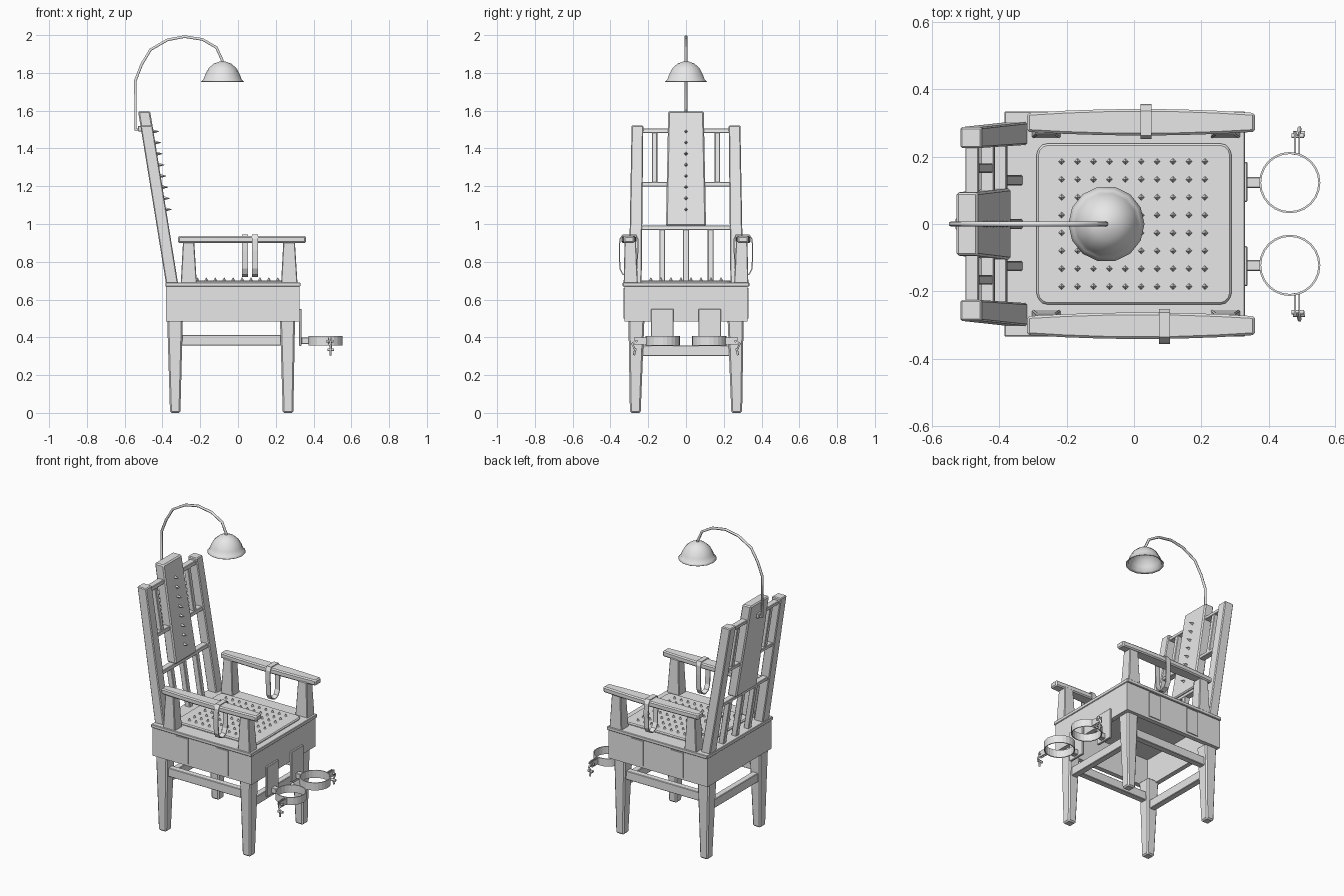
import bpy, bmesh, math
from mathutils import Matrix, Vector

cube = bpy.data.objects.get("Cube")
if cube:
    bpy.data.objects.remove(cube)

grey = bpy.data.materials.new("plain_grey")
grey.use_nodes = True
grey.diffuse_color = (0.8, 0.8, 0.8, 1)
grey.node_tree.nodes["Principled BSDF"].inputs["Base Color"].default_value = grey.diffuse_color


def finish(name, bm, bevel=0, solid=0, smooth=False):
    bmesh.ops.recalc_face_normals(bm, faces=bm.faces)
    mesh = bpy.data.meshes.new(name)
    bm.to_mesh(mesh)
    bm.free()
    mesh.materials.append(grey)
    ob = bpy.data.objects.new(name, mesh)
    bpy.context.collection.objects.link(ob)
    if solid:
        m = ob.modifiers.new("thickness", 'SOLIDIFY')
        m.thickness, m.offset = solid, 0
    if bevel:
        m = ob.modifiers.new("soft_edges", 'BEVEL')
        m.width, m.segments, m.limit_method = bevel, 1, 'ANGLE'
    if smooth:
        for p in mesh.polygons:
            p.use_smooth = True
    return ob


def loft(name, low, high, z0, z1, bevel=0.004):
    """Block between two rectangles given as (x0, x1, y0, y1)."""
    bm = bmesh.new()
    rings = []
    for (x0, x1, y0, y1), z in ((low, z0), (high, z1)):
        rings.append([bm.verts.new((x, y, z)) for x, y in ((x0, y0), (x1, y0), (x1, y1), (x0, y1))])
    a, b = rings
    bm.faces.new(a)
    bm.faces.new(b)
    for i in range(4):
        j = (i + 1) % 4
        bm.faces.new((a[i], a[j], b[j], b[i]))
    return finish(name, bm, bevel)


def box(name, x0, x1, y0, y1, z0, z1, bevel=0.003):
    return loft(name, (x0, x1, y0, y1), (x0, x1, y0, y1), z0, z1, bevel)


def span(s, a, b):
    return tuple(sorted((s * a, s * b)))


def ribbon(name, points, width, thick):
    """Closed band: points swept along a width vector."""
    bm = bmesh.new()
    w = Vector(width)
    a = [bm.verts.new(p) for p in points]
    b = [bm.verts.new(Vector(p) + w) for p in points]
    for i in range(len(a)):
        j = (i + 1) % len(a)
        bm.faces.new((a[i], a[j], b[j], b[i]))
    return finish(name, bm, solid=thick)


def slab(name, outline, z0, z1, bevel):
    bm = bmesh.new()
    face = bm.faces.new([bm.verts.new((x, y, z0)) for x, y in outline])
    top = bmesh.ops.extrude_face_region(bm, geom=[face])["geom"]
    bmesh.ops.translate(bm, vec=(0, 0, z1 - z0), verts=[v for v in top if isinstance(v, bmesh.types.BMVert)])
    return finish(name, bm, bevel)


def tube(name, points, radius):
    cu = bpy.data.curves.new(name, 'CURVE')
    cu.dimensions, cu.bevel_depth, cu.bevel_resolution, cu.use_fill_caps = '3D', radius, 1, True
    sp = cu.splines.new('POLY')
    sp.points.add(len(points) - 1)
    for p, co in zip(sp.points, points):
        p.co = (*co, 1)
    cu.materials.append(grey)
    ob = bpy.data.objects.new(name, cu)
    bpy.context.collection.objects.link(ob)


def spikes(name, places, turn, radius, length):
    bm = bmesh.new()
    for p in places:
        bmesh.ops.create_cone(bm, cap_ends=True, segments=4, radius1=radius, radius2=0.001,
                              depth=length, matrix=Matrix.Translation(p) @ turn)
    finish(name, bm)


def lean(z):
    return -0.35 - 0.162 * (z - 0.69)


def back_part(name, y_low, y_high, z0, z1, half, bevel=0.003):
    a, b = lean(z0), lean(z1)
    loft(name, (a - half, a + half, *y_low), (b - half, b + half, *y_high), z0, z1, bevel)


# Seat frame, lip and cushion board
box("apron_front", 0.295, 0.325, -0.325, 0.325, 0.485, 0.67, 0)
box("apron_back", -0.38, -0.35, -0.325, 0.325, 0.485, 0.67, 0)
box("seat_lip", -0.385, 0.33, -0.335, 0.335, 0.668, 0.69)
r, corners = 0.035, []
for sx, sy, start in ((1, 1, 0), (-1, 1, 90), (-1, -1, 180), (1, -1, 270)):
    for k in range(4):
        t = math.radians(start + 30 * k)
        corners.append((sx * (0.29 - r) + r * math.cos(t), sy * (0.24 - r) + r * math.sin(t)))
slab("seat_pad", corners, 0.685, 0.702, 0.006)
spikes("seat_spikes", [(-0.215 + 0.0473 * i, -0.186 + 0.0531 * j, 0.709)
                       for i in range(10) for j in range(8)], Matrix(), 0.01, 0.016)

for s, side in ((1, "left"), (-1, "right")):
    # Side apron, raised panels and side stretcher
    box(side + "_apron", -0.35, 0.295, *span(s, 0.295, 0.325), 0.485, 0.67, 0)
    for x0, x1 in ((-0.21, -0.125), (0.075, 0.16)):
        box(side + "_apron_panel", x0, x1, *span(s, 0.324, 0.331), 0.5, 0.66, 0)
    box(side + "_stretcher", -0.31, 0.24, *span(s, 0.245, 0.285), 0.357, 0.413)

    # Tapered legs
    loft(side + "_back_leg", (-0.36, -0.305, *span(s, 0.24, 0.297)),
         (-0.375, -0.292, *span(s, 0.22, 0.305)), 0, 0.5, 0.008)
    loft(side + "_front_leg", (0.237, 0.293, *span(s, 0.24, 0.297)),
         (0.222, 0.302, *span(s, 0.22, 0.305)), 0, 0.5, 0.008)

    # Arm posts and bowed armrest
    for x0, x1 in ((-0.303, -0.218), (0.228, 0.315)):
        loft(side + "_arm_post", (x0, x1, *span(s, 0.255, 0.33)),
             (x0 + 0.012, x1 - 0.014, *span(s, 0.265, 0.325)), 0.685, 0.91)
    bow = [(-0.318 + 0.113 * i, 1 - ((i - 3) / 3) ** 2) for i in range(7)]
    outline = [(x, s * (0.33 + 0.012 * b)) for x, b in bow]
    outline += [(x, s * (0.274 - 0.011 * b)) for x, b in reversed(bow)]
    slab(side + "_armrest", outline, 0.9, 0.936, 0.007)

    # Hanging wrist strap
    x = 0.02 if s > 0 else 0.075
    loop = [(0.265, 0.942), (0.335, 0.942), (0.35, 0.92), (0.353, 0.86), (0.35, 0.765), (0.335, 0.735),
            (0.305, 0.722), (0.275, 0.735), (0.26, 0.765), (0.255, 0.86), (0.255, 0.92)]
    ribbon(side + "_wrist_strap", [(x, s * y, z) for y, z in loop], (0.032, 0, 0), 0.006)

    # Ankle cuff with mounting plate, stub, clasp and screw
    box(side + "_cuff_plate", 0.322, 0.337, *span(s, 0.065, 0.185), 0.355, 0.55)
    box(side + "_cuff_stub", 0.335, 0.378, *span(s, 0.107, 0.14), 0.365, 0.4)
    ring = [(0.463 + 0.088 * math.cos(math.tau * k / 24), s * 0.123 + 0.088 * math.sin(math.tau * k / 24), 0.357)
            for k in range(24)]
    ribbon(side + "_ankle_cuff", ring, (0, 0, 0.049), 0.006)
    for dx in (0, 0.013):
        loft(side + "_clasp_plate", (0.476 + dx, 0.481 + dx, *span(s, 0.205, 0.275)),
             (0.476 + dx, 0.481 + dx, *span(s, 0.205, 0.275)), 0.362, 0.4, 0)
    tube(side + "_clasp_pin", [(0.468, s * 0.262, 0.38), (0.505, s * 0.262, 0.38)], 0.007)
    tube(side + "_clasp_hook", [(0.488, s * 0.262, 0.385), (0.492, s * 0.285, 0.365),
                                (0.49, s * 0.27, 0.335), (0.49, s * 0.275, 0.305)], 0.006)
    tube(side + "_clasp_handle", [(0.473, s * 0.268, 0.335), (0.508, s * 0.268, 0.335)], 0.008)

    # Leaning back post and upper slat
    back_part(side + "_back_post", span(s, 0.235, 0.303), span(s, 0.226, 0.288), 0.685, 1.522, 0.032, 0.005)
    back_part(side + "_upper_slat", span(s, 0.152, 0.18), span(s, 0.152, 0.18), 1.21, 1.49, 0.016)

# Front and back stretchers
for name, x in (("front_stretcher", 0.262), ("back_stretcher", -0.333)):
    box(name, x - 0.02, x + 0.02, -0.25, 0.25, 0.3, 0.357)

# Back rails, lower slats and headboard
for name, z in (("lower_rail", 0.98), ("middle_rail", 1.21), ("top_rail", 1.493)):
    back_part(name, (-0.245, 0.245), (-0.245, 0.245), z - 0.012, z + 0.012, 0.02)
for y in (-0.125, 0, 0.13):
    back_part("lower_slat", (y - 0.015, y + 0.015), (y - 0.015, y + 0.015), 0.685, 0.975, 0.018)
back_part("headboard", (-0.106, 0.106), (-0.094, 0.094), 0.99, 1.596, 0.032, 0.007)
zs = [1.077 + 0.059 * i for i in range(8)]
spikes("back_spikes", [(lean(z) + 0.045, 0, z) for z in zs], Matrix.Rotation(math.pi / 2, 4, 'Y'), 0.011, 0.034)

# Curved lamp arm and its bracket
tube("lamp_arm", [(-0.51, 0, 1.5), (-0.543, 0, 1.5), (-0.543, 0, 1.76), (-0.51, 0, 1.845), (-0.463, 0, 1.923),
                  (-0.373, 0, 1.975), (-0.283, 0, 1.992), (-0.188, 0, 1.977), (-0.114, 0, 1.934),
                  (-0.085, 0, 1.87), (-0.082, 0, 1.85)], 0.008)
box("lamp_bracket", -0.53, -0.5, -0.018, 0.018, 1.49, 1.52)

# Domed shade with a flared brim
profile = [(0.112, 1.754), (0.1, 1.763), (0.09, 1.79), (0.072, 1.824), (0.045, 1.847), (0.015, 1.858), (0, 1.86)]
bm = bmesh.new()
pts = [bm.verts.new((-0.082 + rad, 0, z)) for rad, z in profile]
edges = [bm.edges.new(e) for e in zip(pts, pts[1:])]
bmesh.ops.spin(bm, geom=pts + edges, cent=(-0.082, 0, 0), axis=(0, 0, 1), angle=math.tau, steps=14)
bmesh.ops.remove_doubles(bm, verts=bm.verts, dist=0.0005)
finish("lamp_shade", bm, solid=0.004, smooth=True)
